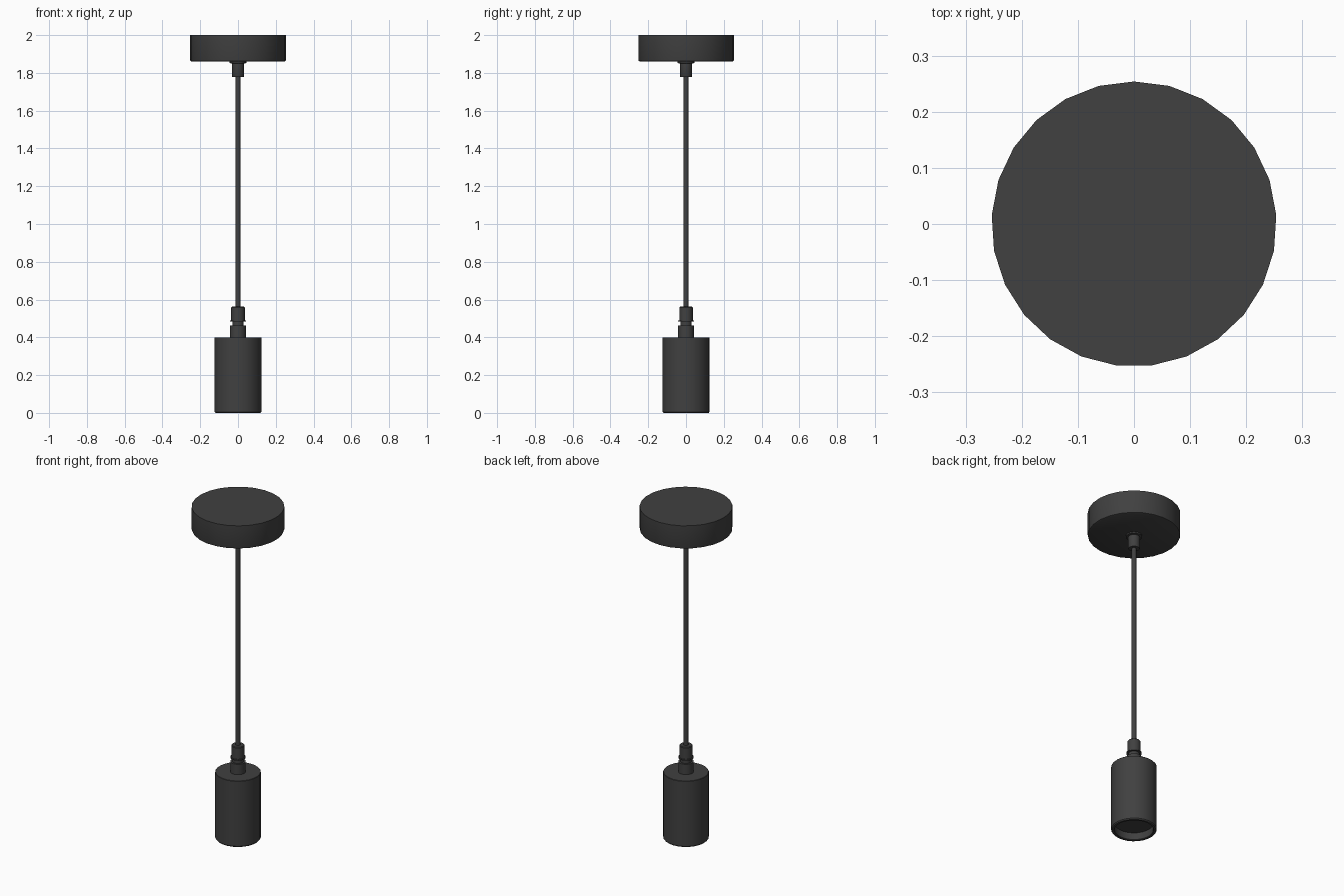
import bpy, bmesh, math

if "Cube" in bpy.data.objects:
    bpy.data.objects.remove(bpy.data.objects["Cube"])

metal = bpy.data.materials.new("matte black")
metal.diffuse_color = (0.052, 0.052, 0.052, 1)
metal.use_nodes = True
metal.node_tree.nodes["Principled BSDF"].inputs["Base Color"].default_value = metal.diffuse_color


def lathe(name, profile, sides=25):
    """Spin (radius, height) points around z, from bottom centre to top centre."""
    bm = bmesh.new()
    rings = []
    for r, z in profile:
        if r == 0:
            rings.append([bm.verts.new((0, 0, z))] * sides)
        else:
            angles = [math.pi / 2 + 2 * math.pi * i / sides for i in range(sides)]
            rings.append([bm.verts.new((r * math.cos(a), r * math.sin(a), z)) for a in angles])
    for low, high in zip(rings, rings[1:]):
        for i in range(sides):
            j = (i + 1) % sides
            bm.faces.new(list(dict.fromkeys((low[i], low[j], high[j], high[i]))))
    bmesh.ops.recalc_face_normals(bm, faces=bm.faces)
    mesh = bpy.data.meshes.new(name)
    bm.to_mesh(mesh)
    bm.free()
    mesh.materials.append(metal)
    obj = bpy.data.objects.new(name, mesh)
    bpy.context.collection.objects.link(obj)
    bpy.ops.object.select_all(action='DESELECT')
    obj.select_set(True)
    bpy.context.view_layer.objects.active = obj
    bpy.ops.object.shade_smooth_by_angle(angle=math.radians(35))
    return obj


# Ceiling canopy with a softened lower edge
lathe("ceiling_canopy", [(0, 1.86), (0.246, 1.86), (0.252, 1.863),
                         (0.254, 1.869), (0.254, 2.0), (0, 2.0)])

# Cord grip below the canopy, with its flange
lathe("upper_cord_grip", [(0, 1.778), (0.030, 1.778), (0.032, 1.781), (0.032, 1.85),
                          (0.045, 1.852), (0.045, 1.86), (0, 1.86)])

# Hanging cord
lathe("cord", [(0, 0.55), (0.013, 0.55), (0.013, 1.79), (0, 1.79)], 16)

# Lower cord grip: collar, narrow neck, thin washer and cap
lathe("lower_cord_grip", [(0, 0.395), (0.042, 0.395), (0.042, 0.462), (0.030, 0.462),
                          (0.030, 0.484), (0.042, 0.484), (0.042, 0.490), (0.036, 0.490),
                          (0.036, 0.558), (0.033, 0.562), (0, 0.562)])

# Lamp holder, recessed at its open lower end
lathe("lamp_holder", [(0, 0.045), (0.106, 0.045), (0.106, 0.003), (0.109, 0), (0.120, 0),
                      (0.125, 0.006), (0.125, 0.398), (0.123, 0.40), (0, 0.40)])
